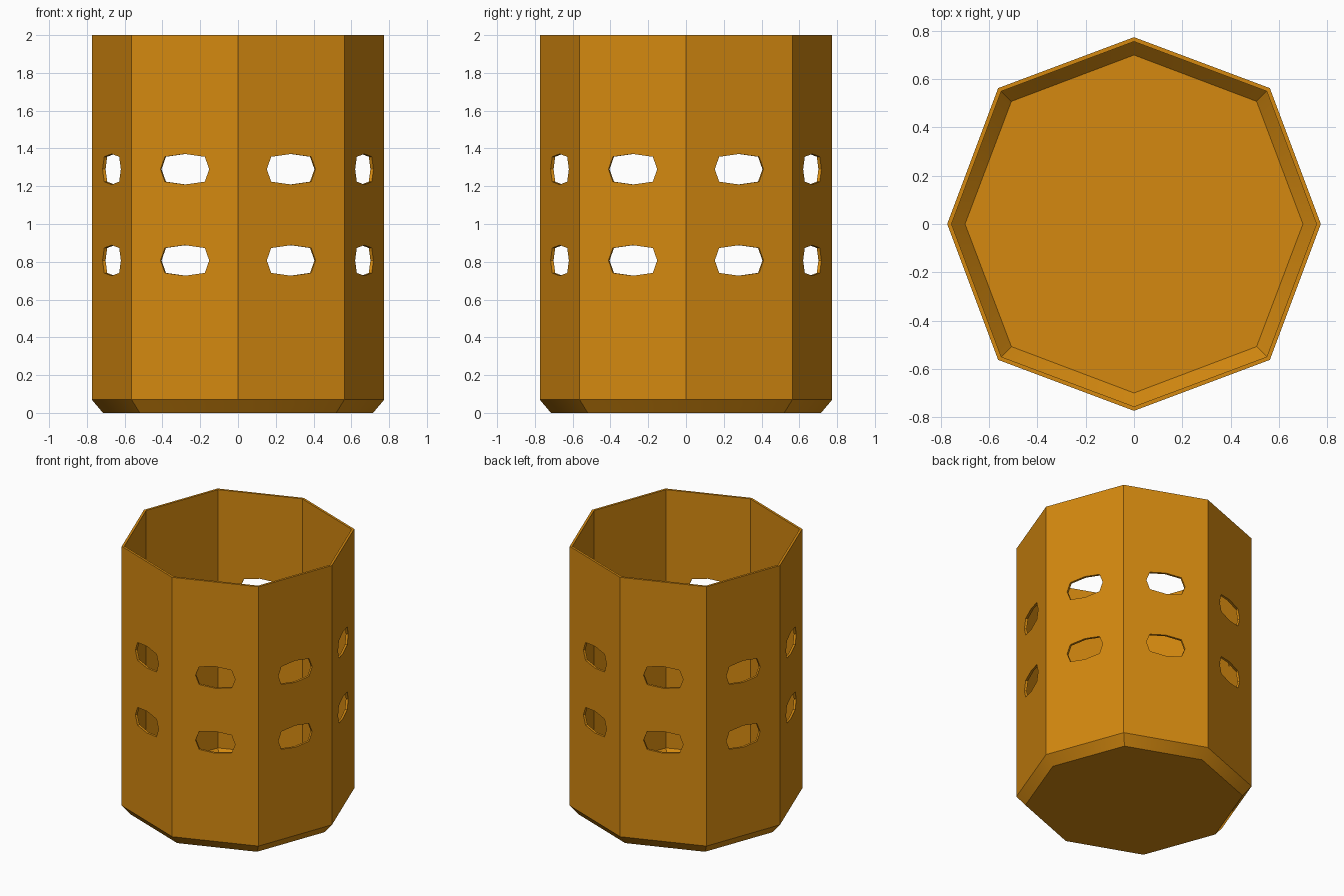
import bpy
import bmesh
from math import radians
from mathutils import Matrix, Vector

cube = bpy.data.objects.get("Cube")
if cube:
    bpy.data.objects.remove(cube, do_unlink=True)

# One flat colour for the whole pot
amber = bpy.data.materials.new("amber")
amber.use_nodes = True
colour = (0.66, 0.25, 0.005, 1)
amber.diffuse_color = colour
amber.node_tree.nodes["Principled BSDF"].inputs["Base Color"].default_value = colour


def make_object(name, bm):
    bmesh.ops.recalc_face_normals(bm, faces=bm.faces)
    mesh = bpy.data.meshes.new(name)
    bm.to_mesh(mesh)
    bm.free()
    mesh.materials.append(amber)
    obj = bpy.data.objects.new(name, mesh)
    bpy.context.collection.objects.link(obj)
    return obj


def loft(bm, rings):
    """Join equal rings of points into a closed solid."""
    loops = [[bm.verts.new(p) for p in ring] for ring in rings]
    for low, high in zip(loops, loops[1:]):
        for i in range(len(low)):
            j = (i + 1) % len(low)
            bm.faces.new((low[i], low[j], high[j], high[i]))
    bm.faces.new(loops[0][::-1])
    bm.faces.new(loops[-1])


def octagon(axis, diagonal, z):
    a, d = axis, diagonal
    return [Vector((x, y, z)) for x, y in
            ((a, 0), (d, d), (0, a), (-d, d), (-a, 0), (-d, -d), (0, -a), (d, -d))]


# Eight-sided pot: chamfered foot, thin wall, hollow inside
outer = octagon(0.774, 0.563, 2)
pot_bm = bmesh.new()
loft(pot_bm, [
    octagon(0.715, 0.52, 0),
    octagon(0.774, 0.563, 0.07),
    outer,
    octagon(0.756, 0.55, 2),
    octagon(0.756, 0.55, 0.078),
    octagon(0.70, 0.508, 0.018),
])
pot = make_object("pot", pot_bm)

# Oval cutters, two rows of one per wall panel
oval = [(0.138, 0), (0.113, 0.066), (0, 0.081), (-0.113, 0.066),
        (-0.138, 0), (-0.113, -0.066), (0, -0.081), (0.113, -0.066)]
cut_bm = bmesh.new()
for i in range(8):
    a, b = outer[i], outer[(i + 1) % 8]
    along = (b - a).normalized()
    normal = along.cross(Vector((0, 0, 1)))
    for z in (0.807, 1.29):
        centre = (a + b) / 2
        centre.z = z
        loft(cut_bm, [[centre + along * u + normal * depth + Vector((0, 0, v))
                       for u, v in oval] for depth in (-0.07, 0.07)])
cutter = make_object("hole_cutter", cut_bm)
cutter.hide_render = True

# Cut the holes, then discard the cutter
holes = pot.modifiers.new("holes", "BOOLEAN")
holes.operation = "DIFFERENCE"
holes.solver = "EXACT"
holes.object = cutter
bpy.ops.object.select_all(action="DESELECT")
pot.select_set(True)
bpy.context.view_layer.objects.active = pot
bpy.ops.object.modifier_apply(modifier="holes")
bpy.data.objects.remove(cutter, do_unlink=True)
bpy.ops.object.shade_smooth_by_angle(angle=radians(34))
